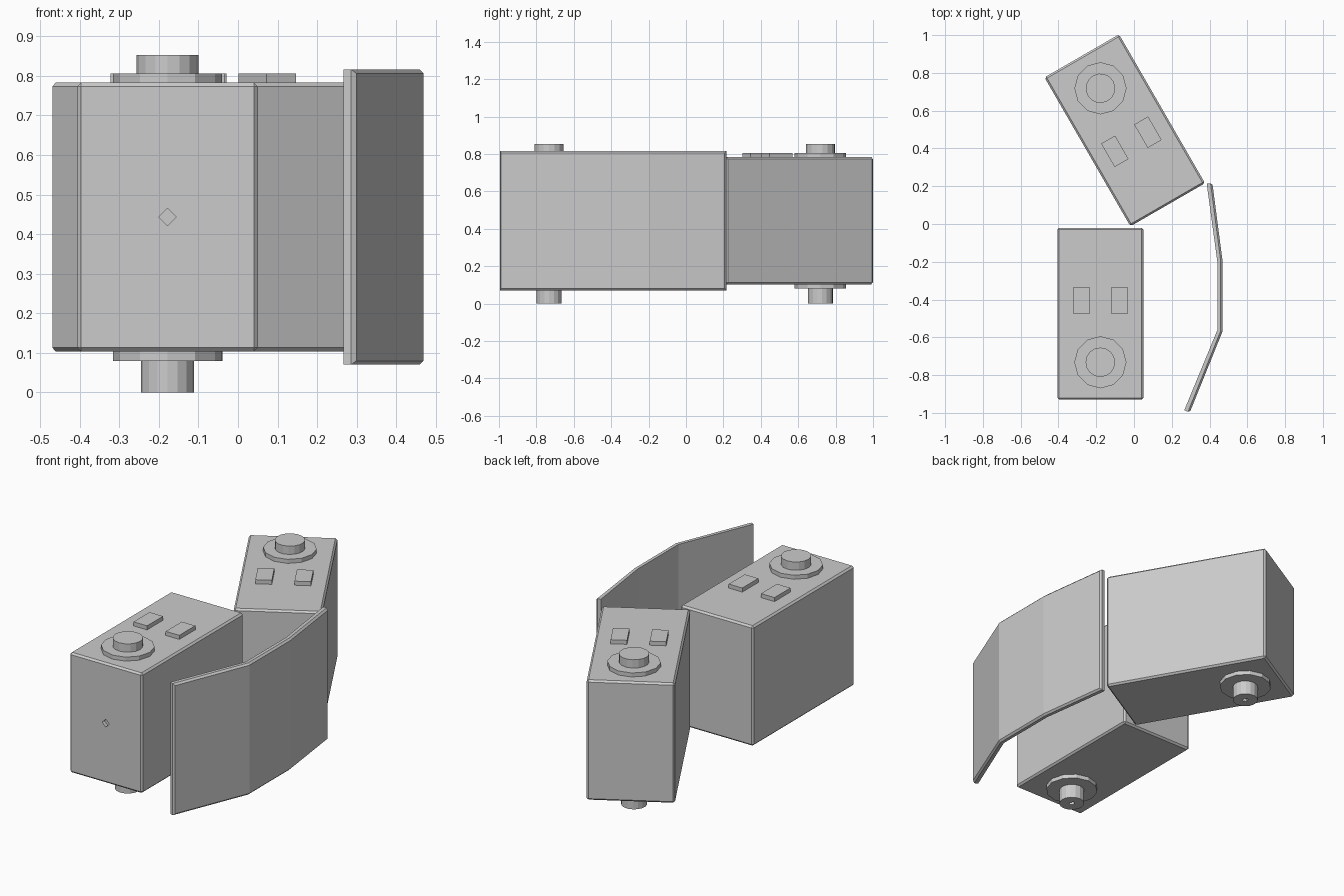
import bpy, bmesh
from math import radians, cos, sin, pi
from mathutils import Matrix, Vector

if "Cube" in bpy.data.objects:
    bpy.data.objects.remove(bpy.data.objects["Cube"])


def finish(name, bm, matrix=None):
    bmesh.ops.recalc_face_normals(bm, faces=bm.faces[:])
    mesh = bpy.data.meshes.new(name)
    bm.to_mesh(mesh)
    bm.free()
    ob = bpy.data.objects.new(name, mesh)
    bpy.context.collection.objects.link(ob)
    if matrix:
        ob.matrix_world = matrix
    return ob


def box(name, centre, size, matrix, bevel=0.0):
    bm = bmesh.new()
    bmesh.ops.create_cube(bm, size=1, matrix=Matrix.Translation(centre) @ Matrix.Diagonal((*size, 1)))
    if bevel:
        bmesh.ops.bevel(bm, geom=bm.edges[:], offset=bevel, segments=1, affect='EDGES')
    return finish(name, bm, matrix)


def disc(name, centre, radius, z0, z1, sides, matrix):
    bm = bmesh.new()
    bmesh.ops.create_cone(bm, cap_ends=True, segments=sides, radius1=radius, radius2=radius,
                          depth=z1 - z0,
                          matrix=Matrix.Translation((*centre, (z0 + z1) / 2)))
    return finish(name, bm, matrix)


def drill(ob, name, location, rotation_x, radius, depth):
    # square pin hole
    bm = bmesh.new()
    bmesh.ops.create_cone(bm, cap_ends=True, segments=4, radius1=radius, radius2=radius, depth=depth * 2)
    turn = Matrix.Rotation(rotation_x, 4, 'X')
    cutter = finish(name, bm, ob.matrix_world @ Matrix.Translation(location) @ turn)
    cutter.hide_render = True
    cutter.hide_viewport = True
    cut = ob.modifiers.new("pin_hole", 'BOOLEAN')
    cut.operation = 'DIFFERENCE'
    cut.solver = 'EXACT'
    cut.object = cutter


def block(prefix, x, y, angle):
    # case with pivot fittings and two raised pads
    m = Matrix.Translation((x, y, 0)) @ Matrix.Rotation(radians(angle), 4, 'Z')
    case = box(prefix + "_case", (0, 0, 0.443), (0.456, 0.91, 0.68), m, 0.01)
    pivot = (0, -0.257)
    disc(prefix + "_top_washer", pivot, 0.138, 0.77, 0.806, 12, m)
    disc(prefix + "_top_knob", pivot, 0.078, 0.77, 0.853, 16, m)
    disc(prefix + "_bottom_washer", pivot, 0.138, 0.08, 0.115, 12, m)
    foot = disc(prefix + "_foot", pivot, 0.067, 0.0, 0.115, 16, m)
    drill(foot, prefix + "_foot_cutter", (*pivot, 0), 0, 0.018, 0.02)
    for side, s in (("left", -1), ("right", 1)):
        box(f"{prefix}_{side}_pad", (s * 0.101, 0.07, 0.788), (0.085, 0.143, 0.036), m)
    return case


front_case = block("front", -0.178, -0.475, 0)
block("rear", -0.049, 0.496, 210)
drill(front_case, "front_case_cutter", (0, -0.455, 0.443), pi / 2, 0.022, 0.02)

# curved side shield: extruded bent strip, chamfered around its outer face
inner = [(0.385, 0.213), (0.441, -0.198), (0.441, -0.562), (0.266, -0.986)]
outer = [(0.415, 0.217), (0.469, -0.197), (0.469, -0.568), (0.295, -0.998)]
bm = bmesh.new()
rings = []
for a, b in zip(inner, outer):
    rings.append([bm.verts.new(v) for v in ((*a, 0.07), (*b, 0.07), (*b, 0.816), (*a, 0.816))])
outer_faces = []
for r, s in zip(rings, rings[1:]):
    for i in range(4):
        j = (i + 1) % 4
        f = bm.faces.new((r[i], r[j], s[j], s[i]))
        if i == 1:
            outer_faces.append(f)
bm.faces.new(rings[0])
bm.faces.new(rings[-1][::-1])
bmesh.ops.recalc_face_normals(bm, faces=bm.faces[:])
rim = [e for e in bm.edges if sum(f in outer_faces for f in e.link_faces) == 1]
bmesh.ops.bevel(bm, geom=rim, offset=0.01, segments=1, affect='EDGES')
finish("side_shield", bm)
